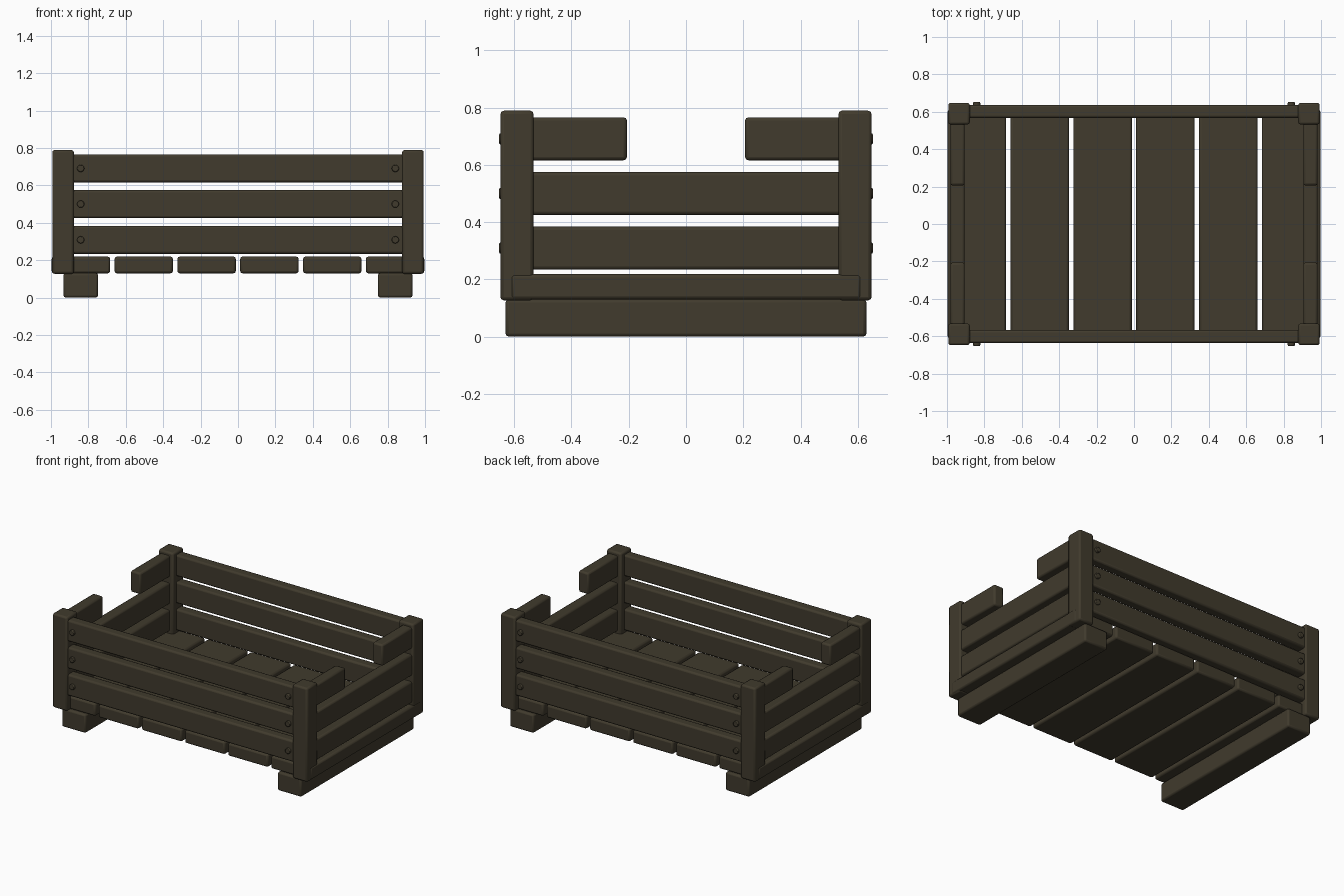
import bpy, math

if "Cube" in bpy.data.objects:
    bpy.data.objects.remove(bpy.data.objects["Cube"])

wood = bpy.data.materials.new("dark weathered wood")
wood.diffuse_color = (0.052, 0.043, 0.026, 1)
wood.use_nodes = True
wood.node_tree.nodes["Principled BSDF"].inputs["Base Color"].default_value = wood.diffuse_color


def finish(ob, name, bevel):
    ob.name = name
    ob.data.materials.append(wood)
    mod = ob.modifiers.new("worn edges", 'BEVEL')
    mod.width = bevel
    mod.segments = 2
    mod.limit_method = 'ANGLE'
    bpy.ops.object.shade_smooth_by_angle(angle=math.radians(30))


def board(name, x, y, z, bevel=0.012):
    """Rounded box from (min, max) ranges."""
    bpy.ops.mesh.primitive_cube_add(size=1, location=[sum(r) / 2 for r in (x, y, z)])
    ob = bpy.context.object
    ob.scale = [abs(r[1] - r[0]) for r in (x, y, z)]
    bpy.ops.object.transform_apply(location=False, rotation=False, scale=True)
    finish(ob, name, bevel)


def bolt(name, x, y, z):
    bpy.ops.mesh.primitive_cylinder_add(vertices=10, radius=0.02, depth=0.03,
                                        location=(x, y, z), rotation=(math.pi / 2, 0, 0))
    finish(bpy.context.object, name, 0.004)


# Floor planks
for i in range(6):
    cx = (i - 2.5) * 0.336
    board("floor_plank", (cx - 0.156, cx + 0.156), (-0.612, 0.612), (0.13, 0.219))

rows = (0.309, 0.5, 0.691)
for s in (-1, 1):
    # Skid under each end
    board("skid", (s * 0.748, s * 0.933), (-0.63, 0.63), (0.0, 0.131))

    # Corner posts
    for t in (-1, 1):
        board("corner_post", (s * 0.878, s * 0.993), (t * 0.532, t * 0.648), (0.127, 0.789))

    for k, z in enumerate(rows):
        zr = (z - 0.075, z + 0.075)
        # Long side slats with bolts
        board("long_slat", (-0.95, 0.95), (s * 0.567, s * 0.637), zr)
        for t in (-1, 1):
            bolt("bolt", t * 0.841, s * 0.637, z)
        # End slats, the top one split to leave a handle gap
        xr = (s * 0.905, s * 0.982)
        if k < 2:
            board("end_slat", xr, (-0.6, 0.6), zr)
        else:
            for t in (-1, 1):
                board("handle_slat", xr, (t * 0.206, t * 0.6), zr)
